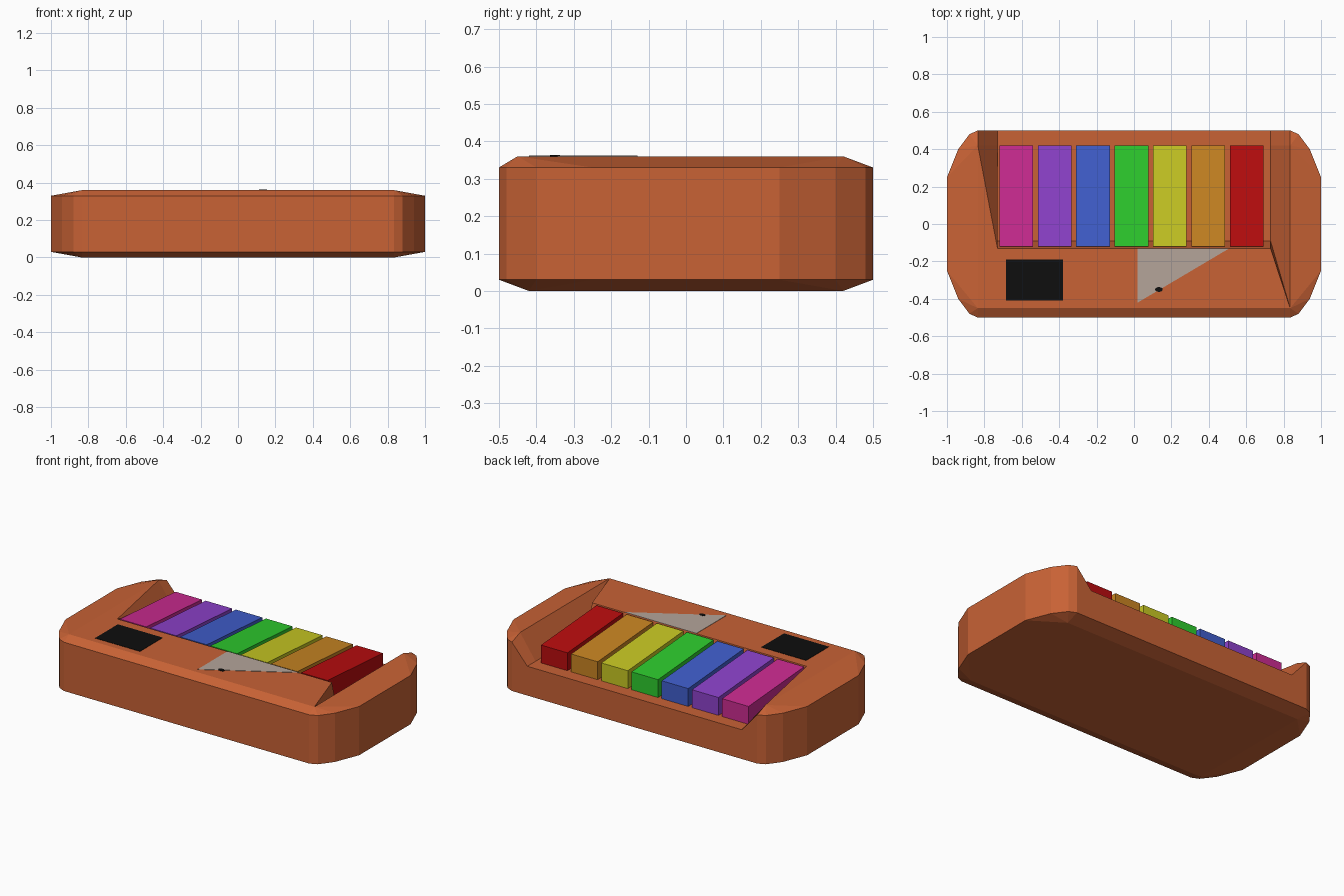
import bpy, bmesh, math

if "Cube" in bpy.data.objects:
    bpy.data.objects.remove(bpy.data.objects["Cube"])


def material(name, r, g, b):
    # display colour (0-255) turned into a linear material
    lin = [((c / 255 + 0.055) / 1.055) ** 2.4 if c > 10 else c / 3295 for c in (r, g, b)]
    m = bpy.data.materials.new(name)
    m.use_nodes = True
    m.diffuse_color = (*lin, 1)
    m.node_tree.nodes["Principled BSDF"].inputs["Base Color"].default_value = (*lin, 1)
    return m


def build(name, faces, mat):
    # make an object from corner-point polygons, sharing equal points
    bm, cache = bmesh.new(), {}
    for pts in faces:
        vs = []
        for p in pts:
            key = tuple(round(c, 4) for c in p)
            if key not in cache:
                cache[key] = bm.verts.new(key)
            vs.append(cache[key])
        bm.faces.new(vs)
    bmesh.ops.recalc_face_normals(bm, faces=bm.faces)
    me = bpy.data.meshes.new(name)
    bm.to_mesh(me)
    bm.free()
    me.materials.append(mat)
    ob = bpy.data.objects.new(name, me)
    bpy.context.collection.objects.link(ob)
    return ob


def prism(name, low, high, mat):
    n = len(low)
    sides = [(low[i], low[(i + 1) % n], high[(i + 1) % n], high[i]) for i in range(n)]
    return build(name, [low, high] + sides, mat)


def plate(name, outline, z, mat):
    return prism(name, [(x, y, z - 0.004) for x, y in outline],
                 [(x, y, z) for x, y in outline], mat)


orange = material("orange body", 200, 98, 53)
black = material("black", 14, 14, 14)
grey = material("warm grey", 181, 165, 154)

# Body: a chamfered slab with a key bay open at the back
LOW, RIM, TOP, FLOOR = 0.03, 0.33, 0.36, 0.21
corner = [(0.835, 0.5), (0.88, 0.48), (0.94, 0.4), (1, 0.25)]
RX, BACK, FRONT = 0.835, 0.42, -0.45
BX, BY, WY = 0.73, -0.13, -0.09
faces = []
for s in (1, -1):
    for t in (1, -1):
        pts = [(s * x, t * y) for x, y in corner]
        foot = (s * RX, t * BACK, 0)
        peak = (s * RX, BACK if t > 0 else FRONT, TOP)
        for a, b in zip(pts, pts[1:]):
            faces += [[(*a, LOW), (*b, LOW), (*b, RIM), (*a, RIM)],
                      [(*a, LOW), (*b, LOW), foot],
                      [(*a, RIM), (*b, RIM), peak]]
    # rounded ends
    e, f = (s, 0.25), (s, -0.25)
    A, E = (s * RX, FRONT, TOP), (s * RX, BACK, TOP)
    faces += [[(*e, LOW), (*f, LOW), (*f, RIM), (*e, RIM)],
              [(*e, LOW), (*f, LOW), (s * RX, -BACK, 0), (s * RX, BACK, 0)],
              [(*e, RIM), (*f, RIM), A, E]]
    # bay cheeks and back notches
    B, C = (s * BX, BY, TOP), (s * BX, WY, FLOOR)
    D, G = (s * BX, BACK, FLOOR), (s * BX, 0.5, FLOOR)
    F = (s * RX, 0.5, RIM)
    faces.append([E, F, G, D])
    if s > 0:
        faces += [[A, B, C], [A, C, D, E]]
    else:
        faces += [[A, B, E], [B, D, E], [B, C, D]]


def across(*pts):
    # face spanning the body from left to right
    return [(x, y, z) for x, y, z in pts] + [(-x, y, z) for x, y, z in reversed(pts)]


faces += [
    across((RX, -BACK, 0), (RX, BACK, 0)),
    across((RX, -0.5, LOW), (RX, -BACK, 0)),
    across((RX, 0.5, LOW), (RX, BACK, 0)),
    across((RX, -0.5, LOW), (RX, -0.5, RIM)),
    across((RX, -0.5, RIM), (RX, FRONT, TOP)),
    across((RX, FRONT, TOP), (BX, BY, TOP)),
    across((BX, BY, TOP), (BX, WY, FLOOR)),
    across((BX, WY, FLOOR), (BX, BACK, FLOOR)),
    across((BX, BACK, FLOOR), (BX, 0.5, FLOOR)),
    across((RX, 0.5, LOW), (RX, 0.5, RIM), (BX, 0.5, FLOOR)),
]
build("body", faces, orange)

# Keys: a row of seven sloping coloured blocks
colours = [("magenta", 203, 43, 145), ("purple", 141, 66, 203), ("blue", 64, 94, 205),
           ("green", 45, 203, 45), ("yellow", 200, 200, 35), ("amber", 201, 133, 34),
           ("red", 186, 12, 14)]
for i, (name, *rgb) in enumerate(colours):
    x0 = -0.72 + i * 0.2055
    x1 = x0 + 0.18
    foot = [(x0, -0.12, 0.2), (x1, -0.12, 0.2), (x1, 0.42, 0.2), (x0, 0.42, 0.2)]
    head = [(x, y, 0.358 if y < 0 else 0.32) for x, y, z in foot]
    prism(name + "_key", foot, head, material(name, *rgb))

# Panel details
plate("black_screen", [(-0.685, -0.41), (-0.38, -0.41), (-0.38, -0.19), (-0.685, -0.19)],
      0.362, black)
plate("grey_panel", [(0.02, -0.42), (0.51, BY), (0.02, BY)], 0.362, grey)
plate("black_button", [(0.133 + 0.021 * math.cos(k * math.tau / 12),
                        -0.35 + 0.013 * math.sin(k * math.tau / 12)) for k in range(12)],
      0.363, black)
